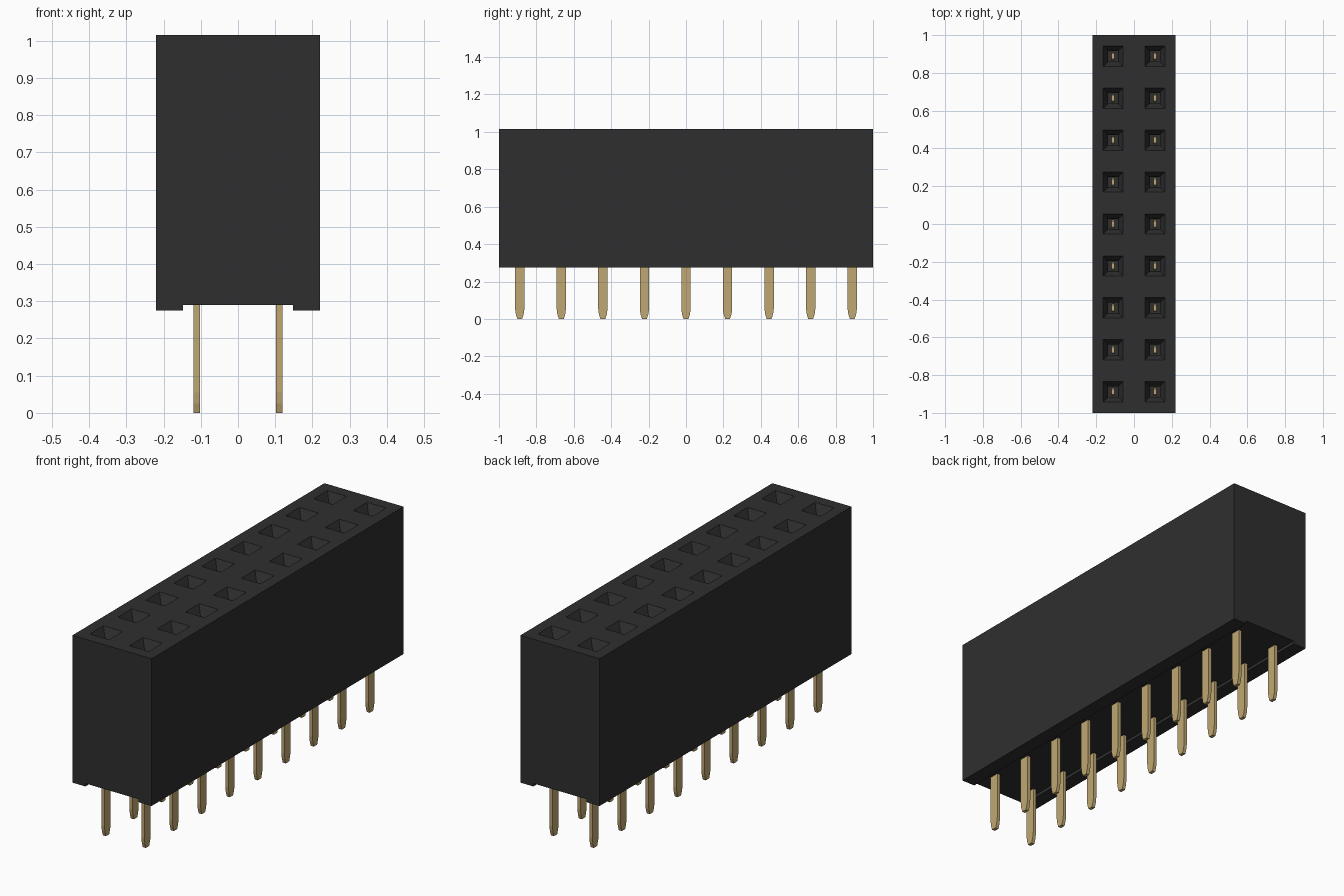
import bpy, bmesh
from mathutils import Vector

if "Cube" in bpy.data.objects:
    bpy.data.objects.remove(bpy.data.objects["Cube"], do_unlink=True)

ROWS = 9
PITCH = 2 / ROWS
COLUMN_X = 0.111


def material(name, color):
    m = bpy.data.materials.new(name)
    m.use_nodes = True
    m.diffuse_color = (*color, 1)
    bsdf = m.node_tree.nodes["Principled BSDF"]
    bsdf.inputs["Base Color"].default_value = (*color, 1)
    return m


black = material("black_plastic", (0.028, 0.028, 0.028))
gold = material("gold_metal", (0.53, 0.39, 0.17))


def finish(bm, name, mat):
    bmesh.ops.recalc_face_normals(bm, faces=bm.faces)
    mesh = bpy.data.meshes.new(name)
    bm.to_mesh(mesh)
    bm.free()
    mesh.materials.append(mat)
    obj = bpy.data.objects.new(name, mesh)
    bpy.context.collection.objects.link(obj)
    return obj


def sweep(points, step, count):
    """Extrude a closed profile along step, count times, capping both ends."""
    bm = bmesh.new()
    rings = [[bm.verts.new(Vector(p) + step * i) for p in points]
             for i in range(count + 1)]
    for a, b in zip(rings, rings[1:]):
        for i in range(len(points)):
            j = (i + 1) % len(points)
            bm.faces.new((a[i], a[j], b[j], b[i]))
    bm.faces.new(rings[0])
    bm.faces.new(rings[-1])
    bmesh.ops.recalc_face_normals(bm, faces=bm.faces)
    return bm


# Housing: a block with a channel underneath, one top face per socket
half = [(0.22, 1.015), (0.22, 0.275), (0.148, 0.275), (0.148, 0.29)]
outline = [(0, 1.015)] + half + [(-x, z) for x, z in reversed(half)]
body = sweep([(x, -1, z) for x, z in outline], Vector((0, PITCH, 0)), ROWS)

# Sockets: funnel mouth, then a straight hole
cells = [f for f in body.faces if f.normal.z > 0.9 and f.calc_center_median().z > 1]
for thickness, depth in ((0.057, 0), (0.026, -0.045), (0.0005, -0.57)):
    bmesh.ops.inset_individual(body, faces=cells, thickness=thickness,
                               depth=depth, use_even_offset=True)
finish(body, "housing", black)

# Pins: flat blades with a tapered tip and a narrow contact inside the socket
blade = [(0.013, 0), (0.021, 0.025), (0.025, 0.055), (0.025, 0.38),
         (0.015, 0.42), (0.015, 0.6)]
profile = blade + [(-y, z) for y, z in reversed(blade)]
pin = finish(sweep([(-0.0085, y, z) for y, z in profile], Vector((0.017, 0, 0)), 1),
             "pin", gold)
for side, x in (("right", -COLUMN_X), ("left", COLUMN_X)):
    for row in range(ROWS):
        obj = bpy.data.objects.new(f"{side}_pin_{row + 1}", pin.data)
        obj.location = (x, (row - (ROWS - 1) / 2) * PITCH, 0)
        bpy.context.collection.objects.link(obj)
bpy.data.objects.remove(pin, do_unlink=True)
